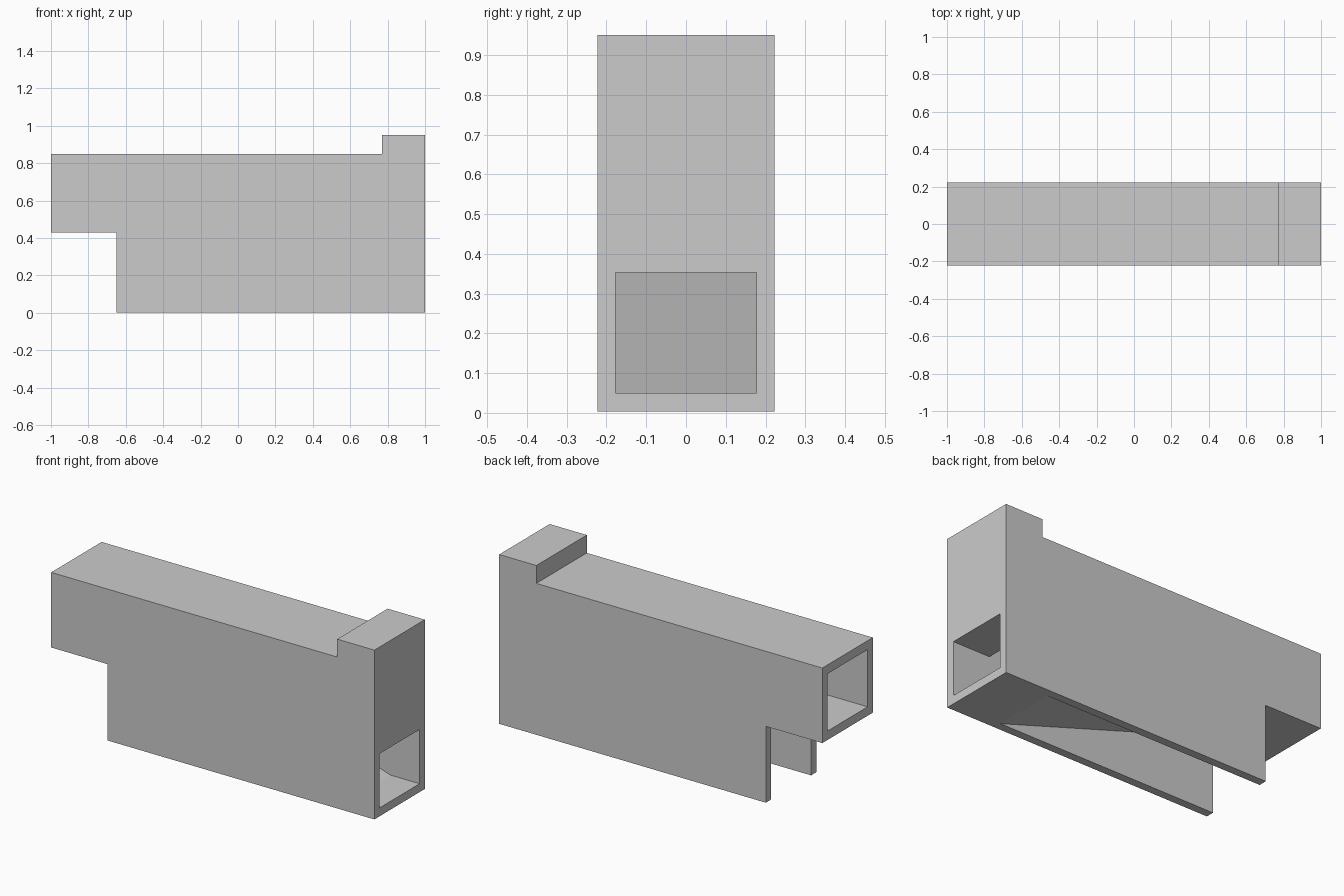
import bpy, bmesh

if "Cube" in bpy.data.objects:
    bpy.data.objects.remove(bpy.data.objects["Cube"])


def prism(name, profile, half_width):
    """Extrude an x-z profile symmetrically along y."""
    bm = bmesh.new()
    face = bm.faces.new([bm.verts.new((x, -half_width, z)) for x, z in profile])
    ext = bmesh.ops.extrude_face_region(bm, geom=[face])
    moved = [v for v in ext["geom"] if isinstance(v, bmesh.types.BMVert)]
    bmesh.ops.translate(bm, verts=moved, vec=(0, 2 * half_width, 0))
    bmesh.ops.recalc_face_normals(bm, faces=bm.faces)
    mesh = bpy.data.meshes.new(name)
    bm.to_mesh(mesh)
    bm.free()
    obj = bpy.data.objects.new(name, mesh)
    bpy.context.collection.objects.link(obj)
    return obj


def carve(target, cutter):
    """Subtract the cutter and remove it."""
    mod = target.modifiers.new("carve", "BOOLEAN")
    mod.operation = "DIFFERENCE"
    mod.solver = "EXACT"
    mod.object = cutter
    bpy.context.view_layer.objects.active = target
    bpy.ops.object.modifier_apply(modifier=mod.name)
    bpy.data.objects.remove(cutter)


# Outer housing: side outline with raised end block and notched inlet
housing = prism("chute_housing", [
    (-1, 0.43), (-0.65, 0.43), (-0.65, 0.003), (1, 0.003),
    (1, 0.95), (0.77, 0.95), (0.77, 0.85), (-1, 0.85)], 0.223)

# Inner channel: inlet at the left, sloped floor, low outlet at the right
carve(housing, prism("channel_cutter", [
    (-1.1, 0.48), (-0.52, 0.48), (0.82, 0.05), (1.1, 0.05),
    (1.1, 0.353), (0.77, 0.353), (0.77, 0.80), (-1.1, 0.80)], 0.177))

# Open space under the sloped floor, between the two side walls
carve(housing, prism("underside_cutter", [
    (-0.75, 0.43), (-0.65, 0.43), (0.70, 0.003), (0.70, -0.1), (-0.75, -0.1)], 0.177))
